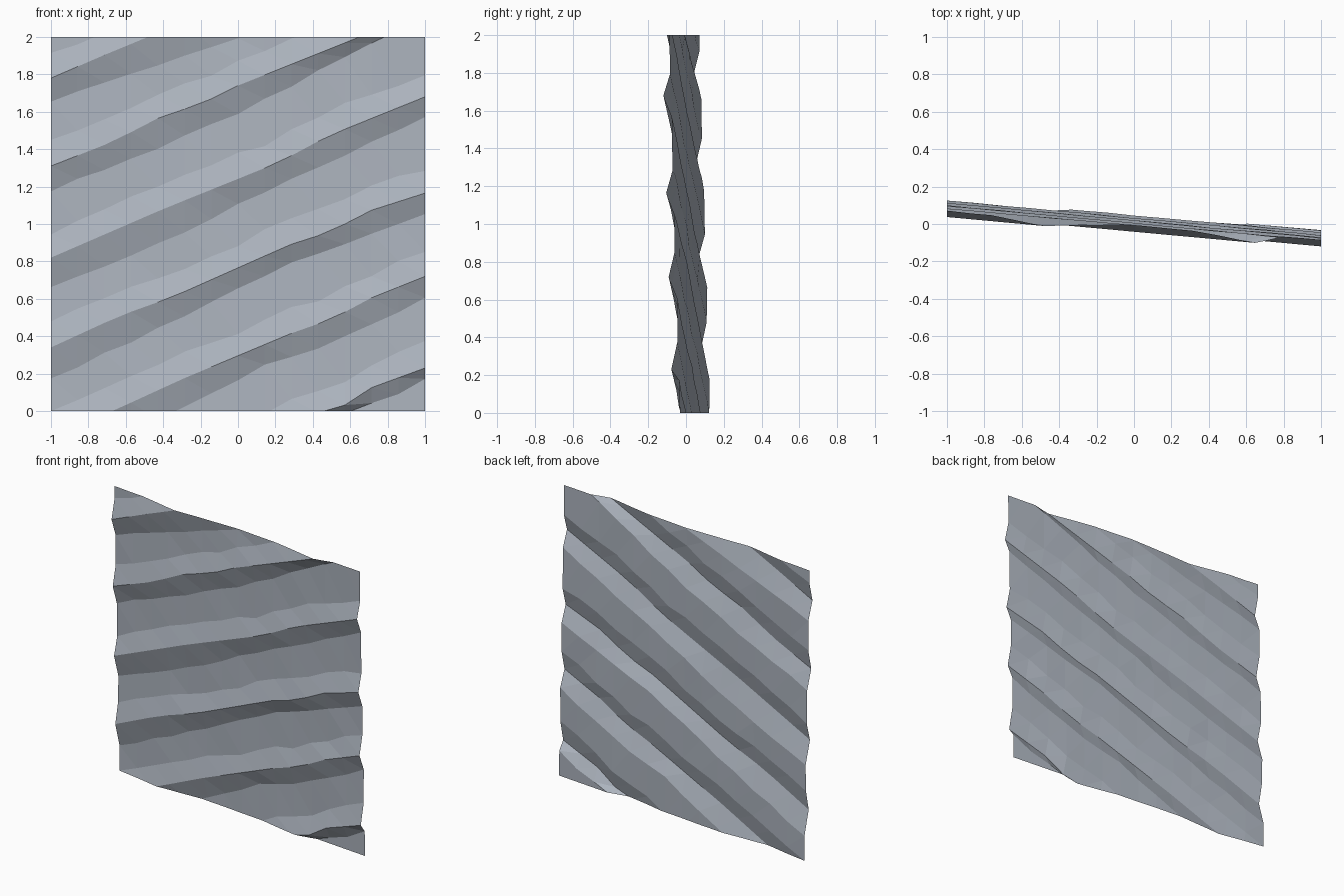
import bpy, bmesh, random

if "Cube" in bpy.data.objects:
    bpy.data.objects.remove(bpy.data.objects["Cube"])

random.seed(4)
SLOPE = 0.43      # rise of the folds across the sheet
COLUMNS = 14

# Each fold: crest polyline (x, z) and the foot of its undercut (x, z)
FOLDS = [
    ([(0.45, 0), (0.64, 0.05), (0.7, 0.12), (1, 0.23)],
     [(0.6, 0), (0.8, 0.06), (1, 0.17)]),
    ([(-0.67, 0), (-0.3, 0.17), (0.32, 0.43), (0.5, 0.49), (0.7, 0.6), (1, 0.72)],
     [(-0.34, 0), (0.2, 0.27), (0.35, 0.29), (1, 0.6)]),
    ([(-1, 0.34), (-0.63, 0.51), (-0.35, 0.61), (0.28, 0.89), (0.53, 0.97), (0.64, 1.05), (1, 1.165)],
     [(-1, 0.17), (-0.3, 0.5), (0, 0.65), (0.27, 0.79), (1, 1.05)]),
    ([(-1, 0.82), (-0.4, 1.08), (0.22, 1.33), (0.48, 1.47), (1, 1.68)],
     [(-1, 0.66), (-0.38, 0.91), (0.1, 1.15), (0.72, 1.44), (1, 1.57)]),
    ([(-1, 1.31), (-0.67, 1.44), (-0.4, 1.58), (-0.2, 1.64), (0, 1.74), (0.65, 2)],
     [(-1, 1.18), (-0.32, 1.45), (0, 1.59), (0.78, 2)]),
    ([(-1, 1.78), (-0.7, 1.91), (-0.48, 2)],
     [(-1, 1.65), (-0.8, 1.73), (0, 2)]),
]


def height(line, x):
    """Height of a polyline at x, continued at the fold slope past its ends."""
    if x <= line[0][0]:
        return line[0][1] + SLOPE * (x - line[0][0])
    for (x0, z0), (x1, z1) in zip(line, line[1:]):
        if x <= x1:
            return z0 + (z1 - z0) * (x - x0) / (x1 - x0)
    return line[-1][1] + SLOPE * (x - line[-1][0])


def row(bm, line, offset, depth, jitter=0.0):
    """One line of vertices across the leaning sheet, set back by depth."""
    verts = []
    for i in range(COLUMNS + 1):
        x = -1 + 2 * i / COLUMNS
        z = height(line, x) + offset + random.uniform(-jitter, jitter)
        y = -0.02 - 0.08 * x - 0.029 * (z - 1) + depth
        y += random.uniform(-jitter, jitter) * 0.2
        verts.append(bm.verts.new((x, y, z)))
    return verts


# Pleated sheet: foot, crest and upper shoulder of every fold
bm = bmesh.new()
rows = [row(bm, FOLDS[0][0], -0.36, 0.036)]
for crest, foot in FOLDS:
    rows.append(row(bm, foot, 0, 0.042, 0.008))
    rows.append(row(bm, crest, 0, 0.0))
    rows.append(row(bm, crest, 0.13, 0.036, 0.015))
rows.append(row(bm, FOLDS[-1][0], 0.36, 0.042))
for low, high in zip(rows, rows[1:]):
    for i in range(COLUMNS):
        bm.faces.new((low[i], low[i + 1], high[i + 1], high[i]))
bmesh.ops.triangulate(bm, faces=bm.faces[:])

# Trim to a square, straight at the bottom and top
for z, up in ((0, -1), (2, 1)):
    bmesh.ops.bisect_plane(bm, geom=bm.verts[:] + bm.edges[:] + bm.faces[:],
                           plane_co=(0, 0, z), plane_no=(0, 0, up), clear_outer=True)

mesh = bpy.data.meshes.new("pleated_sheet")
bm.to_mesh(mesh)
bm.free()
mat = bpy.data.materials.new("blue_grey")
mat.diffuse_color = (0.42, 0.46, 0.52, 1)
mat.use_nodes = True
mat.node_tree.nodes["Principled BSDF"].inputs["Base Color"].default_value = mat.diffuse_color
mesh.materials.append(mat)
bpy.context.collection.objects.link(bpy.data.objects.new("pleated_sheet", mesh))
